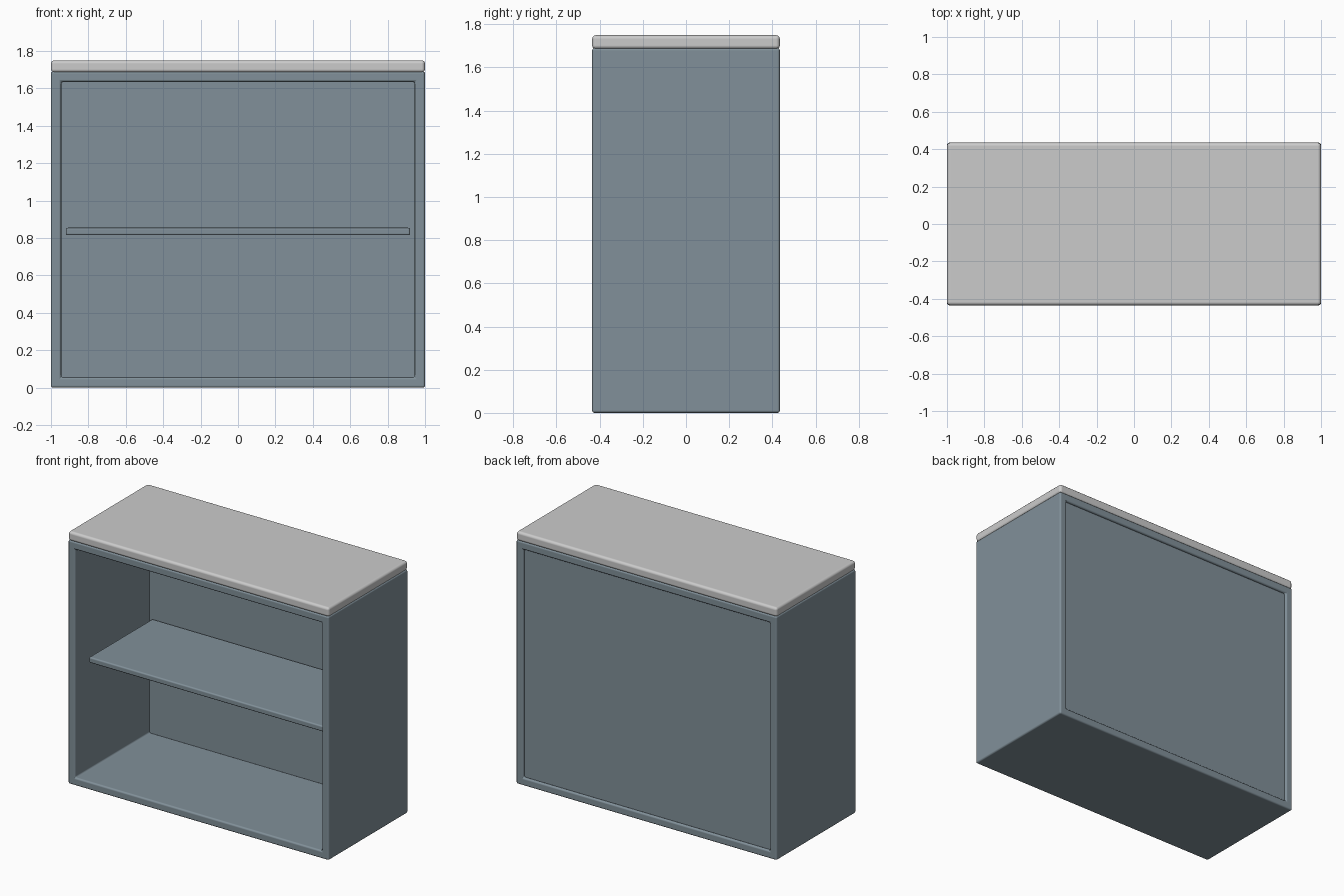
import bpy, bmesh

if "Cube" in bpy.data.objects:
    bpy.data.objects.remove(bpy.data.objects["Cube"])

W, D, H, T = 1.0, 0.435, 1.69, 0.055   # half width, half depth, carcass height, board thickness

slate = bpy.data.materials.new("slate_paint")
slate.diffuse_color = (0.22, 0.28, 0.32, 1)
slate.use_nodes = True
slate.node_tree.nodes["Principled BSDF"].inputs["Base Color"].default_value = slate.diffuse_color


def finish(name, bm, bevel, mat=None):
    bmesh.ops.recalc_face_normals(bm, faces=bm.faces)
    me = bpy.data.meshes.new(name)
    bm.to_mesh(me)
    bm.free()
    ob = bpy.data.objects.new(name, me)
    bpy.context.collection.objects.link(ob)
    if mat:
        me.materials.append(mat)
    mod = ob.modifiers.new("soft_edges", 'BEVEL')
    mod.width, mod.segments = bevel, 3
    for p in me.polygons:
        p.use_smooth = True
    mod.harden_normals = True
    return ob


def board(name, lo, hi, bevel, mat=None):
    bm = bmesh.new()
    bmesh.ops.create_cube(bm, size=1)
    for v in bm.verts:
        v.co = [(a + b) / 2 + c * (b - a) for a, b, c in zip(lo, hi, v.co)]
    return finish(name, bm, bevel, mat)


# carcass: mitred rectangular tube, open front and back
def ring(bm, y, inset):
    a, lo, hi = W - inset, inset, H - inset
    return [bm.verts.new((x, y, z)) for x, z in ((-a, lo), (a, lo), (a, hi), (-a, hi))]


bm = bmesh.new()
loops = [ring(bm, -D, 0), ring(bm, D, 0), ring(bm, D, T), ring(bm, -D, T)]
for i in range(4):
    p, q = loops[i], loops[(i + 1) % 4]
    for j in range(4):
        k = (j + 1) % 4
        bm.faces.new((p[j], p[k], q[k], q[j]))
finish("carcass", bm, 0.012, slate)

# slightly recessed back panel
board("back_panel", (-W + T, 0.38, T), (W - T, 0.42, H - T), 0.001, slate)

# shelf set back from the front, with a small gap at each side
board("shelf", (-0.92, -0.32, 0.815), (0.92, 0.375, 0.855), 0.01, slate)

# grey worktop
board("worktop", (-W, -D, 1.685), (W, D, 1.75), 0.018)
